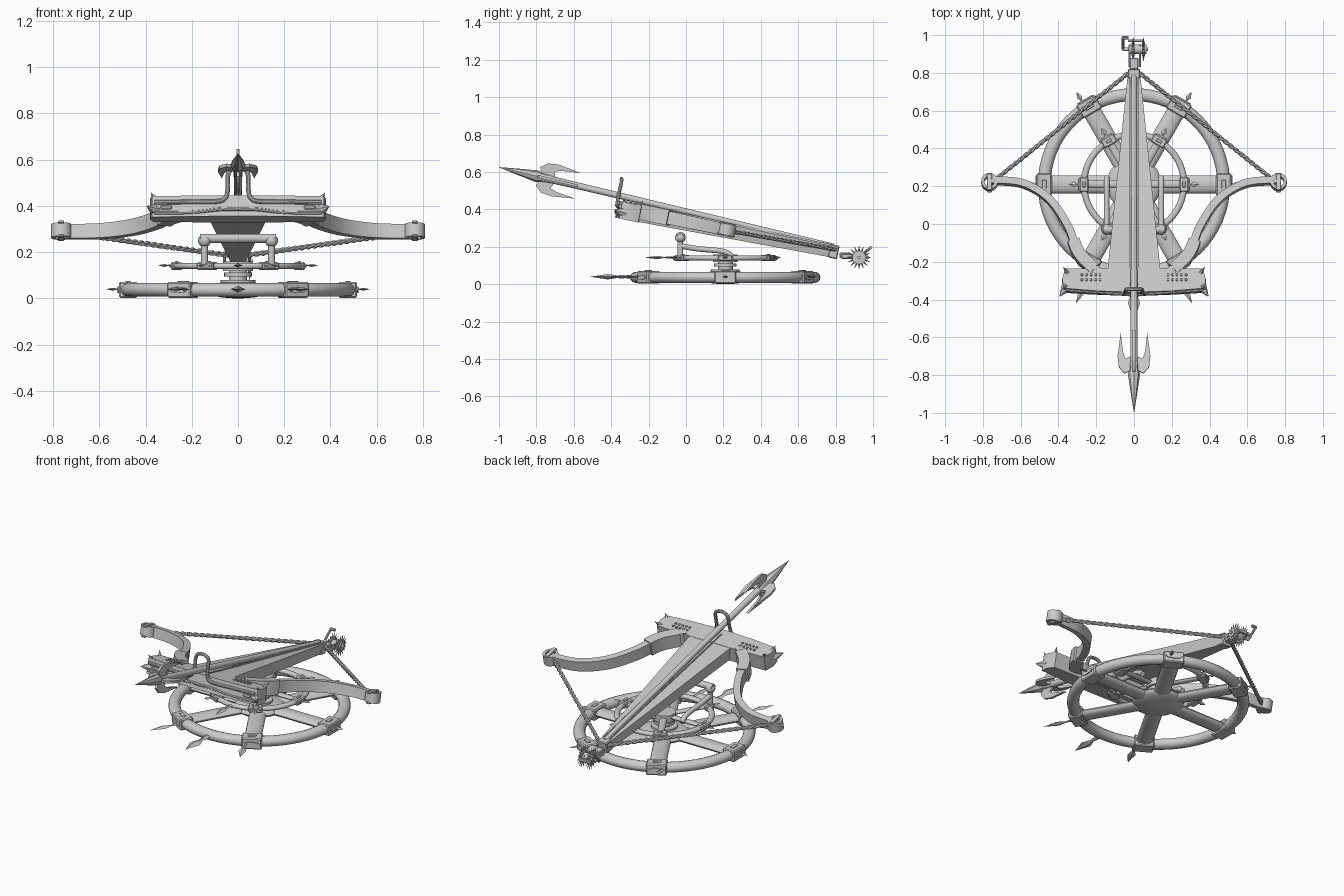
import bpy, bmesh
from math import sin, cos, pi, radians
from mathutils import Vector, Matrix

cube = bpy.data.objects.get("Cube")
if cube:
    bpy.data.objects.remove(cube)

grey = bpy.data.materials.new("plain_grey")
grey.use_nodes = True
colour = (0.6, 0.6, 0.6, 1)
grey.diffuse_color = colour
grey.node_tree.nodes["Principled BSDF"].inputs["Base Color"].default_value = colour

I = Matrix.Identity(4)
TILT = Matrix.Translation((0, -0.34, 0.44)) @ Matrix.Rotation(-0.207, 4, 'X')


def move(x, y, z):
    return Matrix.Translation((x, y, z))


def finish(name, bm, mat=I):
    bmesh.ops.recalc_face_normals(bm, faces=bm.faces)
    me = bpy.data.meshes.new(name)
    bm.to_mesh(me)
    bm.free()
    me.materials.append(grey)
    me.shade_smooth()
    me.set_sharp_from_angle(angle=radians(35))
    ob = bpy.data.objects.new(name, me)
    bpy.context.collection.objects.link(ob)
    ob.matrix_world = mat
    return ob


def box(name, size, mat=I, bevel=0.005):
    bm = bmesh.new()
    bmesh.ops.create_cube(bm, size=1, matrix=Matrix.Diagonal((*size, 1)))
    if bevel:
        bmesh.ops.bevel(bm, geom=bm.edges[:], offset=bevel, segments=1, affect='EDGES')
    return finish(name, bm, mat)


def ball(name, size, mat=I):
    bm = bmesh.new()
    bmesh.ops.create_uvsphere(bm, u_segments=24, v_segments=12, radius=1,
                              matrix=Matrix.Diagonal((*size, 1)))
    return finish(name, bm, mat)


def oval(a, b=None, n=14):
    b = b or a
    return [(a * cos(2 * pi * i / n), b * sin(2 * pi * i / n)) for i in range(n)]


def rect(a, b):
    return [(-a, -b), (a, -b), (a, b), (-a, b)]


def sweep(name, pts, section, mat=I, up=(0, 0, 1), closed=False, scale=None):
    """Carry a cross-section along a path, with an optional scale per point."""
    bm, n, k = bmesh.new(), len(pts), len(section)
    pts, up, rings = [Vector(p) for p in pts], Vector(up), []
    for i, p in enumerate(pts):
        a = pts[(i - 1) % n] if closed or i else p
        b = pts[(i + 1) % n] if closed or i < n - 1 else p
        t = (b - a).normalized()
        side = t.cross(up).normalized()
        v = side.cross(t)
        s = scale[i] if scale else 1
        rings.append([bm.verts.new(p + side * x * s + v * y * s) for x, y in section])
    for i in range(n if closed else n - 1):
        r, q = rings[i], rings[(i + 1) % n]
        for j in range(k):
            bm.faces.new((r[j], r[(j + 1) % k], q[(j + 1) % k], q[j]))
    if not closed:
        bm.faces.new(rings[0])
        bm.faces.new(rings[-1])
    return finish(name, bm, mat)


def smooth(pts, steps=8):
    """Catmull-Rom curve through the points."""
    p = [Vector(q) for q in pts]
    p = [2 * p[0] - p[1]] + p + [2 * p[-1] - p[-2]]
    out = []
    for i in range(1, len(p) - 2):
        a, b, c, d = p[i - 1:i + 3]
        for j in range(steps):
            t = j / steps
            out.append(0.5 * (2 * b + (c - a) * t + (2 * a - 5 * b + 4 * c - d) * t * t
                              + (3 * b - a - 3 * c + d) * t ** 3))
    return out + [p[-2]]


def circle(r, n=64):
    return [(r * cos(2 * pi * i / n), r * sin(2 * pi * i / n), 0) for i in range(n)]


def prism(name, outline, top, bottom, mat=I):
    bm = bmesh.new()
    lo = [bm.verts.new((x, y, bottom)) for x, y in outline]
    hi = [bm.verts.new((x, y, top)) for x, y in outline]
    bm.faces.new(lo)
    bm.faces.new(hi)
    for i in range(len(lo)):
        j = (i + 1) % len(lo)
        bm.faces.new((lo[i], lo[j], hi[j], hi[i]))
    return finish(name, bm, mat)


def spike(name, start, length, mat, size=0.026):
    """Stem with a flat diamond head along +x."""
    xs = [0, 0.4, 0.42, 0.6, 1]
    sweep(name, [(start + length * f, 0, 0) for f in xs], oval(size, size * 0.45, 4), mat,
          scale=[0.7, 0.35, 0.55, 1, 0.02])


# Base and turning wheels
def wheel(label, z, r, tube, flat, spoke, clamp):
    centre = move(0, 0.21, z)
    sweep(label + "_rim", circle(r), oval(tube, flat), centre, closed=True)
    for i in range(6):
        m = centre @ Matrix.Rotation(i * pi / 3, 4, 'Z')
        sweep(label + "_spoke", [(0.02, 0, 0), (r, 0, 0)], oval(spoke, flat * 0.75), m)
        box(label + "_clamp", clamp, m @ move(r, 0, 0), 0.006)
        box(label + "_clamp_stud", (clamp[0] * 0.3, clamp[1] * 0.4, 0.008),
            m @ move(r, 0, clamp[2] / 2), 0.002)
        sweep(label + "_clamp_boss", [(r, 0, 0), (r + clamp[0] * 0.5 + 0.006, 0, 0)],
              oval(clamp[1] * 0.4, clamp[2] * 0.2, 8), m)


wheel("base_wheel", 0.037, 0.475, 0.034, 0.03, 0.048, (0.08, 0.115, 0.068))
wheel("turn_wheel", 0.14, 0.265, 0.017, 0.014, 0.02, (0.05, 0.08, 0.034))
ball("base_hub", (0.145, 0.145, 0.037), move(0, 0.21, 0.037))
for name, r, z0, z1 in (("pivot_foot", 0.075, 0.05, 0.08), ("pivot_neck", 0.04, 0.07, 0.12),
                        ("pivot_collar", 0.06, 0.095, 0.112), ("pivot_cap", 0.065, 0.118, 0.16)):
    sweep(name, [(0, 0.21, z0), (0, 0.21, z1)], oval(r, n=24), up=(0, 1, 0))

# Wheel spikes: long at the front, short elsewhere
for deg, start, length in ((-90, 0.49, 0.23), (-64, 0.49, 0.21), (-116, 0.49, 0.21),
                           (0, 0.5, 0.07), (180, 0.5, 0.07), (58, 0.5, 0.075), (122, 0.5, 0.075)):
    spike("base_spike", start, length,
          move(0, 0.21, 0.04) @ Matrix.Rotation(radians(deg), 4, 'Z'),
          0.032 if deg == -90 else 0.022 if deg < 0 else 0.014)
spike("turn_spike", 0.27, 0.16, move(0, 0.21, 0.143) @ Matrix.Rotation(-pi / 2, 4, 'Z'), 0.02)
for i in range(6):
    spike("turn_spike", 0.28, 0.065, move(0, 0.21, 0.143) @ Matrix.Rotation(i * pi / 3, 4, 'Z'), 0.015)

# Yoke that carries the stock
sweep("yoke_bar", [(-0.165, -0.03, 0.26), (0.165, -0.03, 0.26)], oval(0.02))
for s in (-1, 1):
    x = 0.145 * s
    ball("yoke_knob", (0.028, 0.028, 0.028), move(x, -0.03, 0.25))
    sweep("yoke_post", [(x, -0.03, 0.15), (x, -0.03, 0.25)], oval(0.015), up=(0, 1, 0))
    sweep("yoke_lever", smooth([(x, -0.03, 0.205), (x, 0.06, 0.19), (x, 0.2, 0.175),
                                (x, 0.25, 0.145)]), oval(0.015))

# Stock: a tapering beam, thinner towards the back
bm = bmesh.new()
ends = []
for y, top, low, depth in ((0.0, 0.15, 0.13, 0.09), (1.185, 0.03, 0.022, 0.06)):
    ends.append([bm.verts.new(c) for c in ((-top, y, 0), (top, y, 0),
                                           (low, y, -depth), (-low, y, -depth))])
bm.faces.new(ends[0])
bm.faces.new(ends[1])
for i in range(4):
    j = (i + 1) % 4
    bm.faces.new((ends[0][i], ends[0][j], ends[1][j], ends[1][i]))
finish("stock", bm, TILT)
for s in (-1, 1):
    box("stock_rail", (0.006, 1.16, 0.012), TILT @ move(0.02 * s, 0.6, 0.002), 0)
box("stock_end_block", (0.065, 0.05, 0.072), TILT @ move(0, 1.16, -0.028))

# Front crosspiece
half = [(0, -0.022), (0.2, -0.015), (0.372, 0.0), (0.38, 0.05), (0.365, 0.105), (0.14, 0.11)]
outline = half + [(-x, y) for x, y in reversed(half[1:])]
prism("crosspiece", outline, 0.002, -0.09, TILT)

for s in (-1, 1):
    # Horns and rivets on the crosspiece
    for a, b, r in (((0.355, 0.02, -0.055), (0.395, -0.035, -0.05), 0.032),
                    ((0.35, 0.08, -0.01), (0.375, 0.11, 0.03), 0.014),
                    ((0.36, 0.015, -0.005), (0.376, 0.0, 0.018), 0.012)):
        sweep("crosspiece_horn", [(a[0] * s, *a[1:]), (b[0] * s, *b[1:])],
              oval(r, n=6), TILT, scale=[1, 0.03])
    for i in range(5):
        for y in (0.045, 0.072):
            box("crosspiece_rivet", (0.012, 0.012, 0.01),
                TILT @ move((0.18 + 0.024 * i) * s, y, 0.004), 0.002)
    box("front_panel", (0.05, 0.012, 0.018), TILT @ move(0.31 * s, -0.005, -0.048), 0.004)

    # Bow arm with its sleeve and tip loop
    path = smooth([(x * s, y, -0.032) for x, y in ((0.18, 0.08), (0.29, 0.19), (0.35, 0.34),
                   (0.45, 0.487), (0.59, 0.572), (0.76, 0.59))])
    n = len(path) - 1
    sweep("bow_arm", path, rect(0.02, 0.034), TILT, scale=[1.1 - 0.2 * i / n for i in range(n + 1)])
    sweep("arm_sleeve", path[2:13], rect(0.032, 0.042), TILT)
    sweep("arm_loop", [(0.765 * s + x, 0.58 + y, -0.03) for x, y, z in circle(0.036, 24)],
          rect(0.008, 0.03), TILT, closed=True)
    sweep("arm_loop_pin", [(0.765 * s, 0.58, -0.065), (0.765 * s, 0.58, 0.005)],
          oval(0.014), TILT, up=(0, 1, 0))
    for h in (-0.06, 0):
        box("arm_loop_clip", (0.025, 0.09, 0.012), TILT @ move(0.765 * s, 0.575, h), 0.003)

    # Twisted bowstring
    a, b = Vector((0.765 * s, 0.57, -0.035)), Vector((0.02 * s, 1.175, -0.015))
    d = (b - a).normalized()
    u = d.cross(Vector((0, 0, 1))).normalized()
    w = u.cross(d)
    for phase in (0, pi):
        sweep("bowstring_strand",
              [a.lerp(b, i / 140) + 0.005 * (u * cos(i * 0.6 + phase) + w * sin(i * 0.6 + phase))
               for i in range(141)], oval(0.0075, n=6), TILT)

# Guide hoop running out along the front face, and the trim below it
right = [(0.36, -0.026), (0.2, -0.026), (0.09, -0.026), (0.055, -0.01), (0.044, 0.03),
         (0.044, 0.085), (0.032, 0.112)]
hoop = [(x, z) for x, z in right] + [(0, 0.12)] + [(-x, z) for x, z in reversed(right)]
sweep("guide_hoop", smooth([(x, -0.03 + 0.07 * abs(x), z) for x, z in hoop], 5),
      oval(0.01, n=10), TILT, up=(0, 1, 0))
sweep("front_trim", smooth([(x, -0.024 + 0.06 * abs(x), -0.072 + 0.012 * (abs(x) < 0.1))
                            for x in (-0.36, -0.2, -0.08, 0, 0.08, 0.2, 0.36)]),
      oval(0.008, n=8), TILT)

# Harpoon with four barbs, lying along the whole stock
AIM = TILT @ move(0, -0.685, 0.046) @ Matrix.Rotation(-0.025, 4, 'X')
sweep("harpoon_shaft", [(0, y, 0) for y in (0.2, 0.3, 0.48, 1.84)], oval(0.018), AIM,
      scale=[1.4, 1.1, 1, 0.8])
sweep("harpoon_tip", [(0, y, 0) for y in (0, 0.1, 0.21, 0.24, 0.34)], oval(0.032, n=8), AIM,
      scale=[0.02, 0.5, 1, 0.75, 0.5])
barb = [(0.012, 0.235), (0.05, 0.215), (0.08, 0.25), (0.087, 0.31), (0.07, 0.435),
        (0.058, 0.33), (0.045, 0.295), (0.012, 0.31)]
for i in range(4):
    prism("harpoon_barb", barb, 0.007, -0.007, AIM @ Matrix.Rotation(i * pi / 2, 4, 'Y'))

# Winch with toothed drum and crank at the back
WINCH = move(0.01, 0.925, 0.143)
sweep("winch_drum", [(-0.03, 0, 0), (0.055, 0, 0)], oval(0.026), WINCH)
sweep("winch_axle", [(-0.07, 0, 0), (0.065, 0, 0)], oval(0.009), WINCH)
for x in (-0.015, 0.04):
    sweep("winch_gear", [(x - 0.007, 0, 0), (x + 0.007, 0, 0)], oval(0.036, n=18), WINCH)
    for i in range(16):
        m = WINCH @ Matrix.Rotation(i * pi / 8, 4, 'X')
        sweep("gear_tooth", [(x, 0.033, 0), (x, 0.064, 0)], oval(0.006, n=4), m, scale=[1, 0.1])
for x in (-0.034, 0.022):
    box("winch_bracket", (0.01, 0.12, 0.026), WINCH @ move(x, -0.035, 0.006), 0.003)
box("winch_neck", (0.045, 0.06, 0.03), WINCH @ move(-0.01, -0.075, 0.012), 0.004)
box("winch_back_bar", (0.085, 0.012, 0.02), WINCH @ move(0, 0.045, 0), 0.003)
sweep("winch_crank", [(-0.068, 0, 0), (-0.068, 0.065, 0.055)], oval(0.007, n=8), WINCH)
sweep("crank_grip", [(-0.072, 0.062, 0.052), (-0.04, 0.062, 0.052)], oval(0.009, n=8), WINCH)
